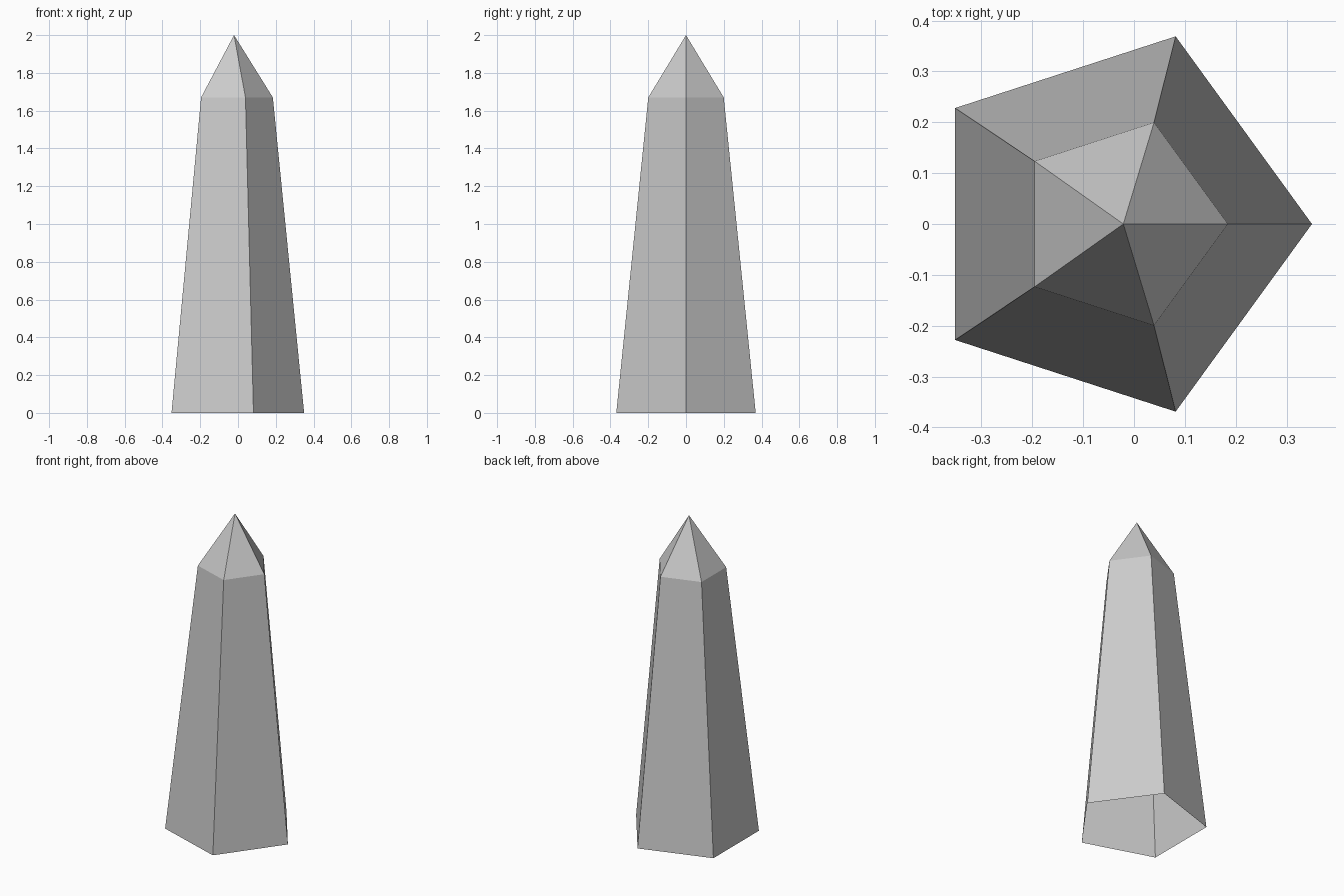
import bpy, bmesh
from math import cos, sin, tau

if "Cube" in bpy.data.objects:
    bpy.data.objects.remove(bpy.data.objects["Cube"])

SIDES = 5


def ring(bm, radius, cx, z):
    """Five-sided ring with one corner pointing along +x."""
    return [bm.verts.new((cx + radius * cos(tau * i / SIDES),
                          radius * sin(tau * i / SIDES), z))
            for i in range(SIDES)]


bm = bmesh.new()

# Tapered shaft, open underneath, with a pointed cap
base = ring(bm, 0.388, -0.038, 0.0)
shoulder = ring(bm, 0.21, -0.0255, 1.67)
tip = bm.verts.new((-0.021, 0.0, 2.0))

for i in range(SIDES):
    j = (i + 1) % SIDES
    bm.faces.new((base[i], base[j], shoulder[j], shoulder[i]))
    bm.faces.new((shoulder[i], shoulder[j], tip))

mesh = bpy.data.meshes.new("obelisk")
bm.to_mesh(mesh)
bm.free()
obelisk = bpy.data.objects.new("obelisk", mesh)
bpy.context.collection.objects.link(obelisk)
